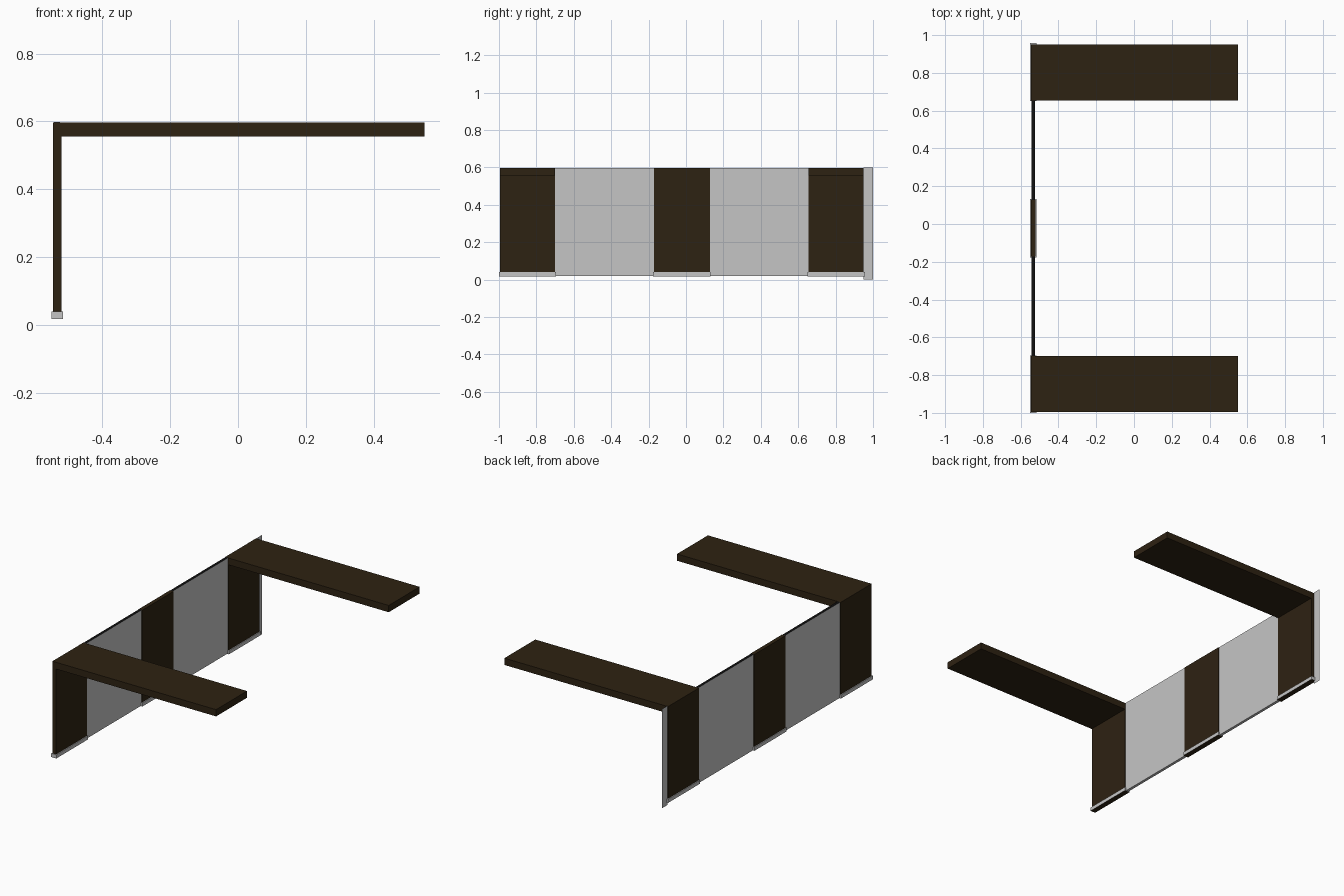
import bpy, bmesh

if "Cube" in bpy.data.objects:
    bpy.data.objects.remove(bpy.data.objects["Cube"])


def material(name, rgb):
    m = bpy.data.materials.new(name)
    m.diffuse_color = (*rgb, 1)
    m.use_nodes = True
    m.node_tree.nodes["Principled BSDF"].inputs["Base Color"].default_value = m.diffuse_color
    return m


WOOD = material("dark brown", (0.027, 0.016, 0.006))
GREY = material("light grey", (0.56, 0.56, 0.56))
BLACK = material("black", (0.005, 0.005, 0.005))


def finish(name, bm, mats):
    me = bpy.data.meshes.new(name)
    bm.to_mesh(me)
    bm.free()
    for m in mats:
        me.materials.append(m)
    ob = bpy.data.objects.new(name, me)
    bpy.context.collection.objects.link(ob)
    return ob


def extrude_profile(name, pts, y0, y1, mats, second=None):
    """Extrude an xz profile along y; faces passing 'second' get material 1."""
    bm = bmesh.new()
    f = bm.faces.new([bm.verts.new((x, y0, z)) for x, z in pts])
    ext = bmesh.ops.extrude_face_region(bm, geom=[f])
    for v in [g for g in ext["geom"] if isinstance(g, bmesh.types.BMVert)]:
        v.co.y = y1
    bmesh.ops.recalc_face_normals(bm, faces=bm.faces)
    if second:
        for face in bm.faces:
            if second(face.normal):
                face.material_index = 1
    return finish(name, bm, mats)


def rect(x0, x1, z0, z1):
    return [(x0, z0), (x1, z0), (x1, z1), (x0, z1)]


# Two end panels, each folding into a horizontal arm
ARM = [(-0.545, 0.04), (-0.521, 0.04), (-0.521, 0.556), (0.55, 0.556),
       (0.55, 0.597), (-0.545, 0.597)]
extrude_profile("front_panel_and_arm", ARM, -0.995, -0.70, [WOOD])
extrude_profile("back_panel_and_arm", ARM, 0.655, 0.95, [WOOD])

# Upright panel in the middle
extrude_profile("middle_panel", rect(-0.545, -0.521, 0.04, 0.597),
                -0.172, 0.127, [WOOD])

# Grey foot channels with dark undersides
for name, a, b in (("front", -1.0, -0.695), ("middle", -0.177, 0.132),
                   ("back", 0.65, 0.958)):
    extrude_profile(name + "_foot_channel", rect(-0.55, -0.516, 0.018, 0.04),
                    a, b, [GREY, WOOD], lambda n: n.z < -0.5)

# Grey infill sheets with a black top edge
for name, a, b in (("front", -0.70, -0.172), ("back", 0.127, 0.655)):
    extrude_profile(name + "_infill_sheet", rect(-0.542, -0.525, 0.02, 0.598),
                    a, b, [GREY, BLACK], lambda n: n.z > 0.5)

# Thin grey strip at the back end
bm = bmesh.new()
bm.faces.new([bm.verts.new((-0.54, y, z)) for y, z in
              ((0.95, 0), (1.0, 0), (1.0, 0.6), (0.95, 0.6))])
finish("end_strip", bm, [GREY])
